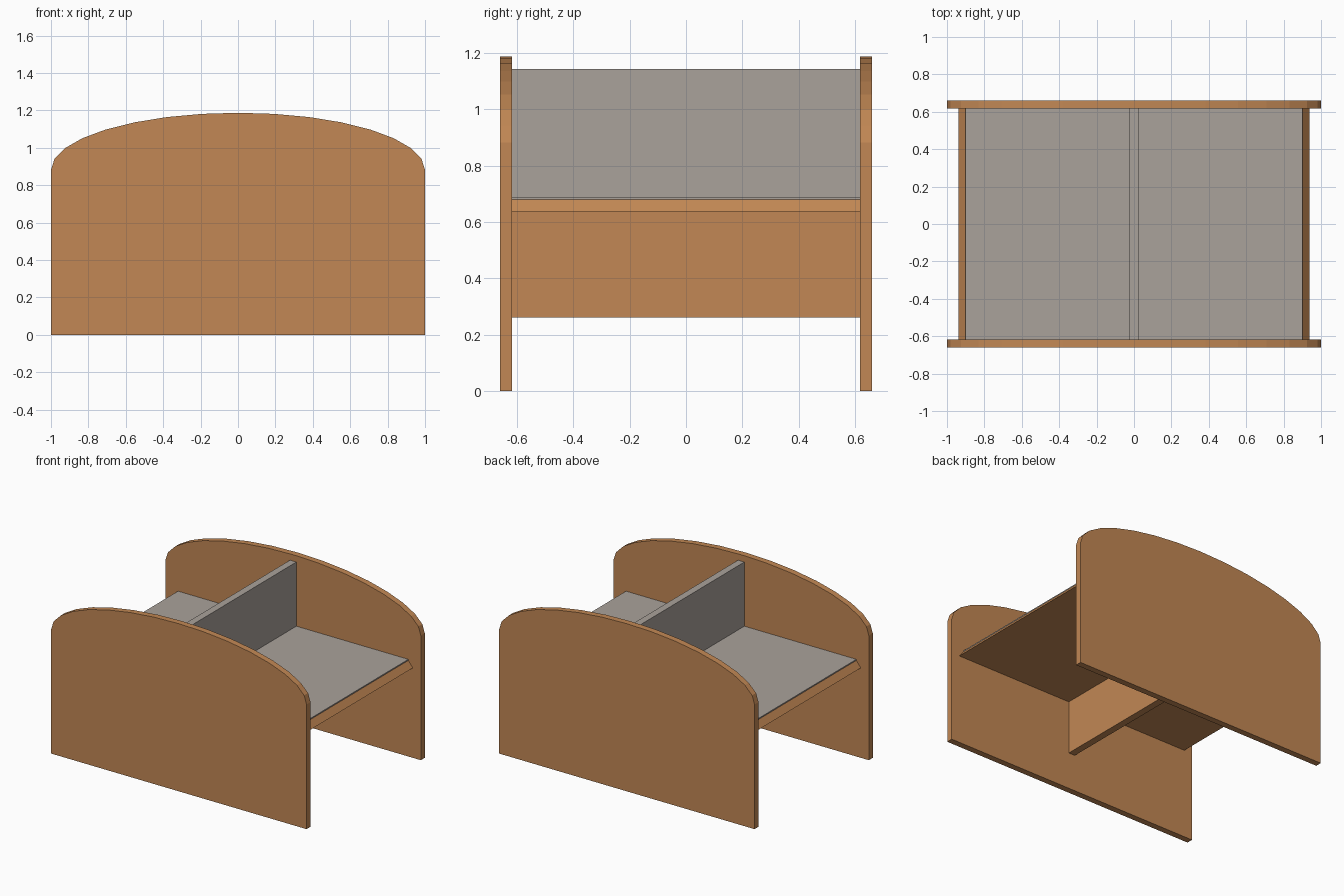
import bpy, bmesh, math

if "Cube" in bpy.data.objects:
    bpy.data.objects.remove(bpy.data.objects["Cube"])


def material(name, rgb):
    m = bpy.data.materials.new(name)
    m.diffuse_color = (*rgb, 1)
    m.use_nodes = True
    m.node_tree.nodes["Principled BSDF"].inputs["Base Color"].default_value = m.diffuse_color
    return m


wood = material("warm wood", (0.54, 0.245, 0.089))
grey = material("warm grey", (0.40, 0.36, 0.325))


def extrude_y(name, profile, y0, y1, mat):
    """Solid prism: an x-z profile swept from y0 to y1."""
    bm = bmesh.new()
    face = bm.faces.new([bm.verts.new((x, y0, z)) for x, z in profile])
    new = bmesh.ops.extrude_face_region(bm, geom=[face])["geom"]
    verts = [v for v in new if isinstance(v, bmesh.types.BMVert)]
    bmesh.ops.translate(bm, verts=verts, vec=(0, y1 - y0, 0))
    bmesh.ops.recalc_face_normals(bm, faces=bm.faces[:])
    me = bpy.data.meshes.new(name)
    bm.to_mesh(me)
    bm.free()
    me.materials.append(mat)
    ob = bpy.data.objects.new(name, me)
    bpy.context.collection.objects.link(ob)
    return ob


def rect(x, z0, z1):
    return [(-x, z0), (x, z0), (x, z1), (-x, z1)]


INNER, OUTER = 0.617, 0.661

# end panels with a half-ellipse top
arch = [(-1, 0), (1, 0)]
for i in range(17):
    a = math.pi * i / 16
    arch.append((math.cos(a), 0.882 + 0.305 * math.sin(a)))
extrude_y("front_panel", arch, -OUTER, -INNER, wood)
extrude_y("back_panel", arch, INNER, OUTER, wood)

# desktop with sloped edges, and its thin grey surface
extrude_y("desktop", [(-0.937, 0.636), (0.937, 0.636), (0.902, 0.68), (-0.902, 0.68)],
          -INNER, INNER, wood)
extrude_y("desk_surface", rect(0.902, 0.68, 0.688), -INNER, INNER, grey)

# divider above and support board below the desktop
extrude_y("divider", rect(0.025, 0.688, 1.142), -INNER, INNER, grey)
extrude_y("support_board", rect(0.025, 0.26, 0.636), -INNER, INNER, wood)
